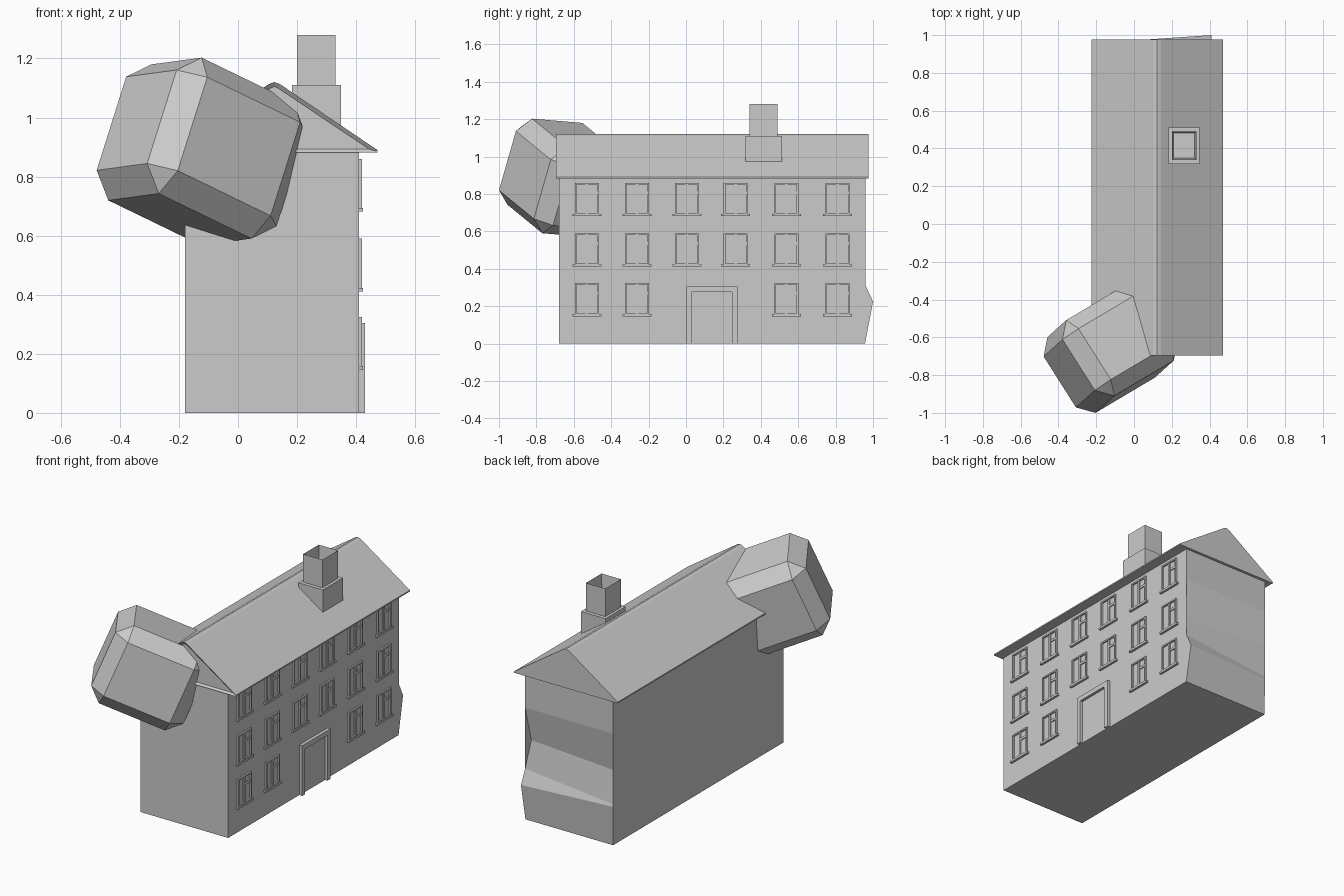
import bpy, bmesh
from mathutils import Vector, Matrix

if "Cube" in bpy.data.objects:
    bpy.data.objects.remove(bpy.data.objects["Cube"])


def make(name, bm):
    bmesh.ops.recalc_face_normals(bm, faces=bm.faces)
    me = bpy.data.meshes.new(name)
    bm.to_mesh(me)
    bm.free()
    ob = bpy.data.objects.new(name, me)
    bpy.context.collection.objects.link(ob)
    return ob


def add_box(bm, x, y, z):
    """Axis-aligned box from (min, max) ranges."""
    size = Matrix.Diagonal((x[1] - x[0], y[1] - y[0], z[1] - z[0], 1))
    mid = Matrix.Translation((sum(x) / 2, sum(y) / 2, sum(z) / 2))
    bmesh.ops.create_cube(bm, size=1, matrix=mid @ size)


def loft(bm, a, b):
    """Closed solid between two matching outlines."""
    va, vb = [bm.verts.new(p) for p in a], [bm.verts.new(p) for p in b]
    n = len(va)
    for i in range(n):
        j = (i + 1) % n
        bm.faces.new((va[i], va[j], vb[j], vb[i]))
    return bm.faces.new(va), bm.faces.new(vb)


# Walls: rear face is straight on the left, bulged and dented on the right
left = [(-.68, 0), (-.68, .89), (.96, .89), (.96, .68), (.96, .46),
        (.96, .25), (.96, .235), (.957, 0)]
right = [(-.68, 0), (-.68, .89), (.96, .89), (.96, .68), (.90, .46),
         (.96, .31), (1.0, .225), (.957, 0)]
bm = bmesh.new()
loft(bm, [(-.18, y, z) for y, z in left], [(.41, y, z) for y, z in right])
bmesh.ops.triangulate(bm, faces=[f for f in bm.faces if len(f.verts) > 4])
walls = make("walls", bm)

# Roof: gabled prism with a softened ridge and a shallow front recess
prof = [(-.225, .882), (.472, .882), (.472, .89), (.142, 1.113),
        (.123, 1.12), (.104, 1.113), (-.225, .89)]
bm = bmesh.new()
front, _ = loft(bm, [(x, -.695, z) for x, z in prof],
                [(x, .977, z) for x, z in prof])
bm.normal_update()
bmesh.ops.recalc_face_normals(bm, faces=bm.faces)
bmesh.ops.inset_region(bm, faces=[front], thickness=.015, depth=-.012)
make("roof", bm)

# Chimney: wide base and hollow stack
bm = bmesh.new()
add_box(bm, (.183, .348), (.318, .512), (.93, 1.11))
make("chimney_base", bm)
bm = bmesh.new()
add_box(bm, (.2, .33), (.34, .49), (1.1, 1.28))
top = max(bm.faces, key=lambda f: f.calc_center_median().z)
bmesh.ops.recalc_face_normals(bm, faces=bm.faces)
bmesh.ops.inset_region(bm, faces=[top], thickness=.013)
bmesh.ops.translate(bm, verts=top.verts, vec=(0, 0, -.12))
make("chimney_stack", bm)


# Windows: frame, centre post, crossbar on one sash, sill
def window(y, z):
    bm = bmesh.new()
    w, h, t = .064, .17, .009
    out = (.405, .42)
    for s in (-1, 1):
        add_box(bm, out, sorted((y + s * w, y + s * (w - t))), (z, z + h))
    for z0 in (z, z + h - t):
        add_box(bm, out, (y - w, y + w), (z0, z0 + t))
    add_box(bm, (.405, .417), (y - .007, y + .007), (z, z + h))
    add_box(bm, (.405, .416), (y, y + w), (z + .108, z + .122))
    add_box(bm, (.405, .424), (y - .077, y + .077), (z - .009, z + .003))
    make("window", bm)


for row, z in enumerate((.155, .42, .69)):
    for col, y in enumerate((-.53, -.262, .005, .265, .537, .81)):
        if row or col not in (2, 3):
            window(y, z)

# Door with raised surround
bm = bmesh.new()
add_box(bm, (.4, .43), (.003, .03), (0, .305))
add_box(bm, (.4, .43), (.245, .275), (0, .305))
add_box(bm, (.4, .43), (.03, .245), (.275, .305))
make("door_surround", bm)
bm = bmesh.new()
add_box(bm, (.4, .413), (.03, .245), (0, .275))
make("door", bm)

# Chamfered boulder lodged in the front left corner of the roof
v = Vector((.794, .471, -.385)).normalized()
u = Vector((.296, .266, .917))
u = (u - v * u.dot(v)).normalized()
w = u.cross(v)
bm = bmesh.new()
d = .078
bmesh.ops.create_cube(bm, size=2, matrix=Matrix.Diagonal((.198 + d, .16 + d, .172 + d, 1)))
bmesh.ops.bevel(bm, geom=bm.edges[:], offset=d, segments=1, affect='EDGES')
rot = Matrix((v, w, u)).transposed().to_4x4()
bmesh.ops.transform(bm, verts=bm.verts,
                    matrix=Matrix.Translation((-.124, -.661, .885)) @ rot)
make("boulder", bm)
